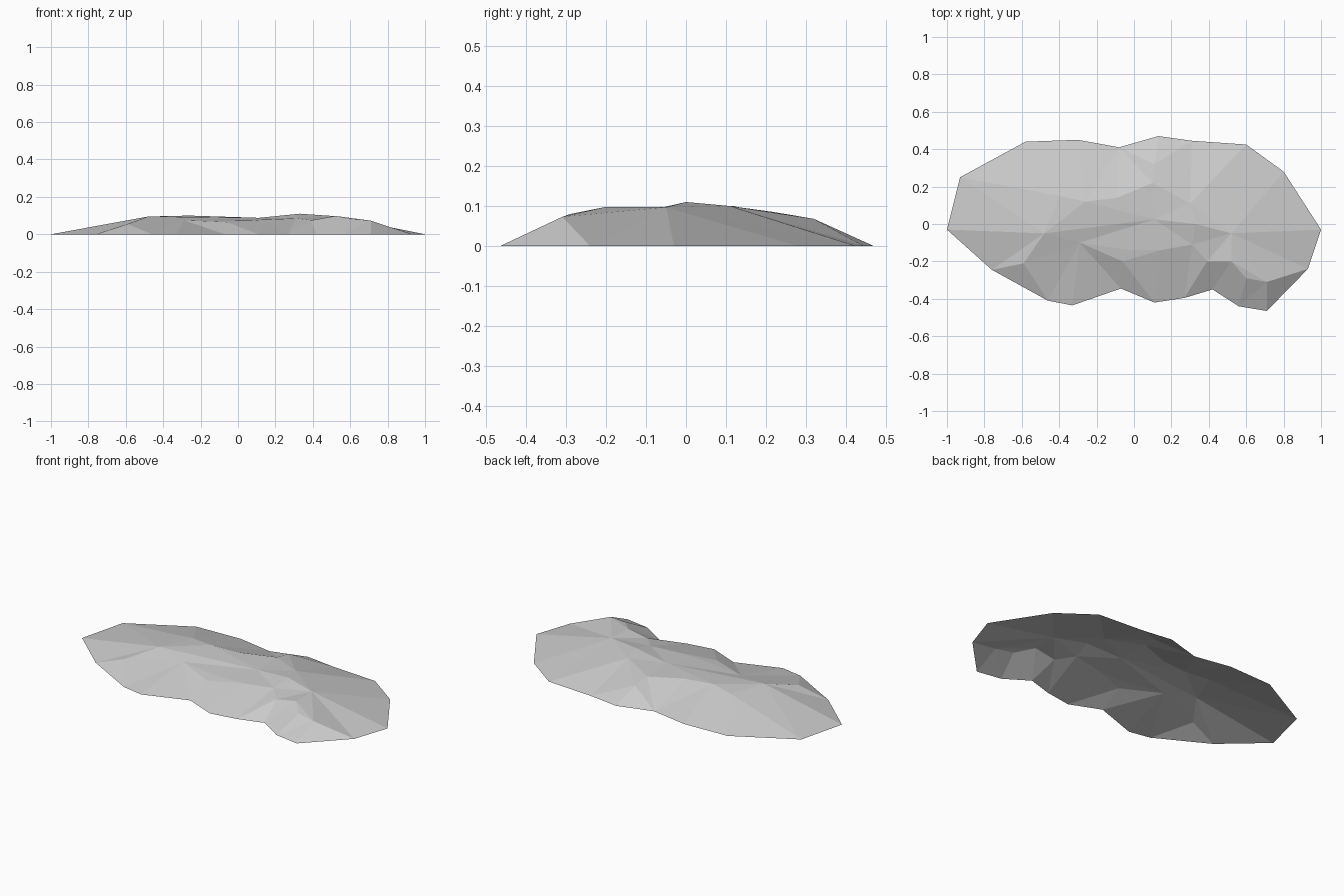
import bpy
import bmesh
from mathutils import Vector
from mathutils.geometry import delaunay_2d_cdt

default_cube = bpy.data.objects.get("Cube")
if default_cube:
    bpy.data.objects.remove(default_cube, do_unlink=True)

# Single stone colour
stone = bpy.data.materials.new("pale_grey_stone")
stone.use_nodes = True
grey = (0.6, 0.6, 0.6, 1)
stone.diffuse_color = grey
stone.node_tree.nodes["Principled BSDF"].inputs["Base Color"].default_value = grey

# Ground outline, clockwise from the left tip
outline = [(-1, -.03), (-.93, .25), (-.58, .44), (-.3, .45), (-.08, .41),
           (.13, .47), (.31, .445), (.6, .425), (.8, .28), (1, -.03),
           (.93, -.24), (.71, -.465), (.56, -.44), (.42, -.35), (.27, -.395),
           (.11, -.42), (-.07, -.345), (-.33, -.435), (-.46, -.41), (-.76, -.245)]

# Crest running along the mound
crest = [(-.48, -.05, .095), (.11, .025, .088), (.33, 0, .11),
         (.52, -.05, .097), (.52, -.2, .098), (.6, -.29, .08), (.71, -.31, .073)]

# Ledge below the crest on the front
front_ledge = [(-.59, -.21, .055), (-.29, -.1, .075), (-.02, -.14, .075),
               (.14, -.14, .078), (.31, -.11, .085), (.39, -.2, .075)]

# Shoulder of the long back slope
back_shoulder = [(-.4, .15, .09), (-.26, .12, .1), (-.09, .14, .093),
                 (.1, .22, .085), (.11, .32, .068)]

# Loose points that break up the slopes
knolls = [(-.06, -.2, .065), (.3, .11, .1)]


def add_line(points, closed=False):
    """Append a chain of points and the edges that must stay in the surface."""
    start = len(corners)
    corners.extend(Vector(p).to_3d() for p in points)
    last = len(corners) - 1
    edges.extend((i, i + 1) for i in range(start, last))
    if closed:
        edges.append((last, start))


def facet_surface(points, chains):
    """Triangulate the plan inside the outline and lift it to its heights."""
    flat = [p.to_2d() for p in points]
    result = delaunay_2d_cdt(flat, chains, [], 1, 1e-5)
    plan, faces, sources = result[0], result[2], result[3]
    bm = bmesh.new()
    verts = []
    for position, origin in zip(plan, sources):
        height = points[origin[0]].z if origin else 0
        verts.append(bm.verts.new((position.x, position.y, height)))
    for face in faces:
        bm.faces.new([verts[i] for i in face])
    bm.normal_update()
    for face in bm.faces:
        if face.normal.z < 0:
            face.normal_flip()
    return bm


corners, edges = [], []
add_line(outline, closed=True)
for chain in (crest, front_ledge, back_shoulder):
    add_line(chain)
for knoll in knolls:
    add_line([knoll])
# Front crest facet that drops from the left crest to the ledge
edges.append((corners.index(Vector(crest[1])), corners.index(Vector(front_ledge[1]))))

# Rocky mound, an open faceted shell
surface = facet_surface(corners, edges)
mesh = bpy.data.meshes.new("rock_mound")
surface.to_mesh(mesh)
surface.free()
mesh.materials.append(stone)
mound = bpy.data.objects.new("rock_mound", mesh)
bpy.context.collection.objects.link(mound)
